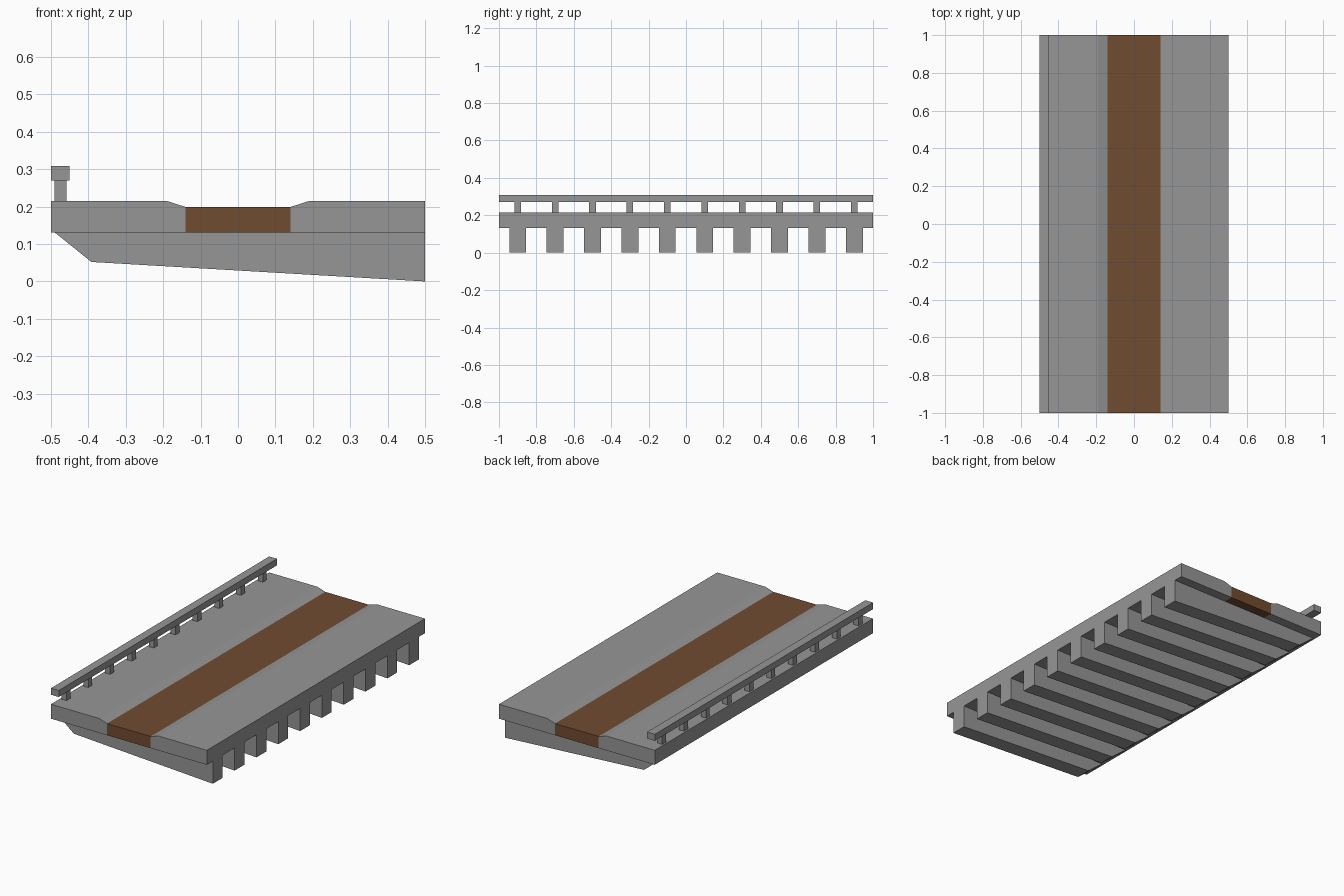
import bpy, bmesh

if "Cube" in bpy.data.objects:
    bpy.data.objects.remove(bpy.data.objects["Cube"])


def extrude_profile(name, profile, spans, mat):
    """Extrude an x-z profile along y once for every (y0, y1) span."""
    bm = bmesh.new()
    for y0, y1 in spans:
        face = bm.faces.new([bm.verts.new((x, y0, z)) for x, z in profile])
        out = bmesh.ops.extrude_face_region(bm, geom=[face])
        verts = [v for v in out["geom"] if isinstance(v, bmesh.types.BMVert)]
        bmesh.ops.translate(bm, verts=verts, vec=(0, y1 - y0, 0))
    bmesh.ops.recalc_face_normals(bm, faces=bm.faces)
    mesh = bpy.data.meshes.new(name)
    bm.to_mesh(mesh)
    bm.free()
    mesh.materials.append(mat)
    obj = bpy.data.objects.new(name, mesh)
    bpy.context.collection.objects.link(obj)
    return obj


def rect(x0, x1, z0, z1):
    return [(x0, z0), (x1, z0), (x1, z1), (x0, z1)]


def repeated(width):
    centres = [-0.9 + 0.2 * i for i in range(10)]
    return [(c - width / 2, c + width / 2) for c in centres]


def material(name, color):
    mat = bpy.data.materials.new(name)
    mat.diffuse_color = (*color, 1)
    mat.use_nodes = True
    mat.node_tree.nodes["Principled BSDF"].inputs["Base Color"].default_value = mat.diffuse_color
    return mat


FULL = [(-1, 1)]
brown = material("road_brown", (0.16, 0.072, 0.03))
grey = material("concrete_grey", (0.305, 0.305, 0.305))

# Sunken road between two pavements with sloped kerbs
extrude_profile("road", rect(-0.14, 0.14, 0.131, 0.199), FULL, brown)
pavement = [(0.14, 0.131), (0.5, 0.131), (0.5, 0.215), (0.19, 0.215), (0.14, 0.199)]
extrude_profile("right_pavement", pavement, FULL, grey)
extrude_profile("left_pavement", [(-x, z) for x, z in pavement], FULL, grey)

# Tapered support ribs under the deck
rib = [(-0.49, 0.131), (-0.392, 0.052), (0.5, 0.0), (0.5, 0.131)]
extrude_profile("support_ribs", rib, repeated(0.09), grey)

# Railing on the left edge
extrude_profile("railing_posts", rect(-0.49, -0.458, 0.215, 0.27), repeated(0.035), grey)
extrude_profile("handrail", rect(-0.5, -0.45, 0.27, 0.308), FULL, grey)
